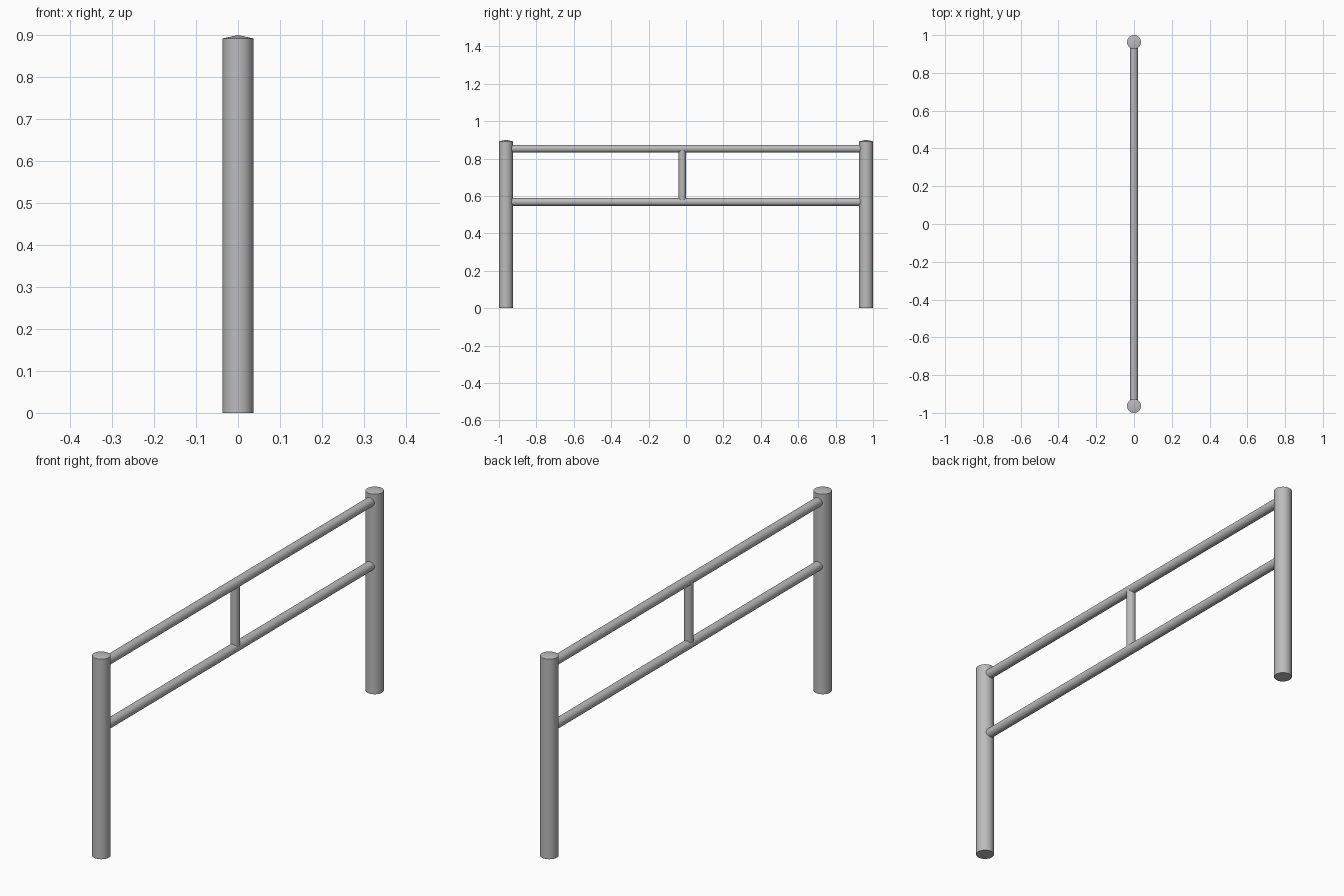
import bpy
import bmesh
import math
from mathutils import Matrix, Vector

cube = bpy.data.objects.get("Cube")
if cube:
    bpy.data.objects.remove(cube, do_unlink=True)

# Single grey metal
metal = bpy.data.materials.new("grey_metal")
metal.use_nodes = True
GREY = (0.5, 0.5, 0.5, 1)
metal.diffuse_color = GREY
metal.node_tree.nodes["Principled BSDF"].inputs["Base Color"].default_value = GREY


def tube(name, start, end, radius, sides=32, dome=0.0):
    """Closed round bar from start to end, with an optional shallow dome on its end."""
    start, end = Vector(start), Vector(end)
    axis = end - start
    length = axis.length
    bm = bmesh.new()
    bmesh.ops.create_cone(bm, cap_ends=True, segments=sides,
                          radius1=radius, radius2=radius, depth=length - dome)
    bmesh.ops.translate(bm, verts=bm.verts, vec=(0, 0, (length - dome) / 2))
    if dome:
        cap = max(bm.faces, key=lambda f: f.calc_center_median().z)
        center = bmesh.ops.poke(bm, faces=[cap])["verts"][0]
        center.co.z += dome
    turn = axis.to_track_quat("Z", "Y").to_matrix().to_4x4()
    bm.transform(Matrix.Translation(start) @ turn)
    mesh = bpy.data.meshes.new(name)
    bm.to_mesh(mesh)
    bm.free()
    mesh.materials.append(metal)
    obj = bpy.data.objects.new(name, mesh)
    bpy.context.collection.objects.link(obj)
    bpy.ops.object.select_all(action="DESELECT")
    obj.select_set(True)
    bpy.context.view_layer.objects.active = obj
    bpy.ops.object.shade_smooth_by_angle(angle=math.radians(35))
    return obj


POST_Y = 0.963
POST_R = 0.037
UPPER_Z, LOWER_Z = 0.853, 0.568

# End posts with shallow domed tops
for name, y in (("front_post", -POST_Y), ("back_post", POST_Y)):
    tube(name, (0, y, 0), (0, y, 0.9), POST_R, dome=0.008)

# Horizontal rails
for name, z in (("upper_rail", UPPER_Z), ("lower_rail", LOWER_Z)):
    tube(name, (0, -0.94, z), (0, 0.94, z), 0.0205)

# Short strut joining the rails
tube("middle_strut", (0, -0.02, LOWER_Z), (0, -0.02, UPPER_Z), 0.019)
